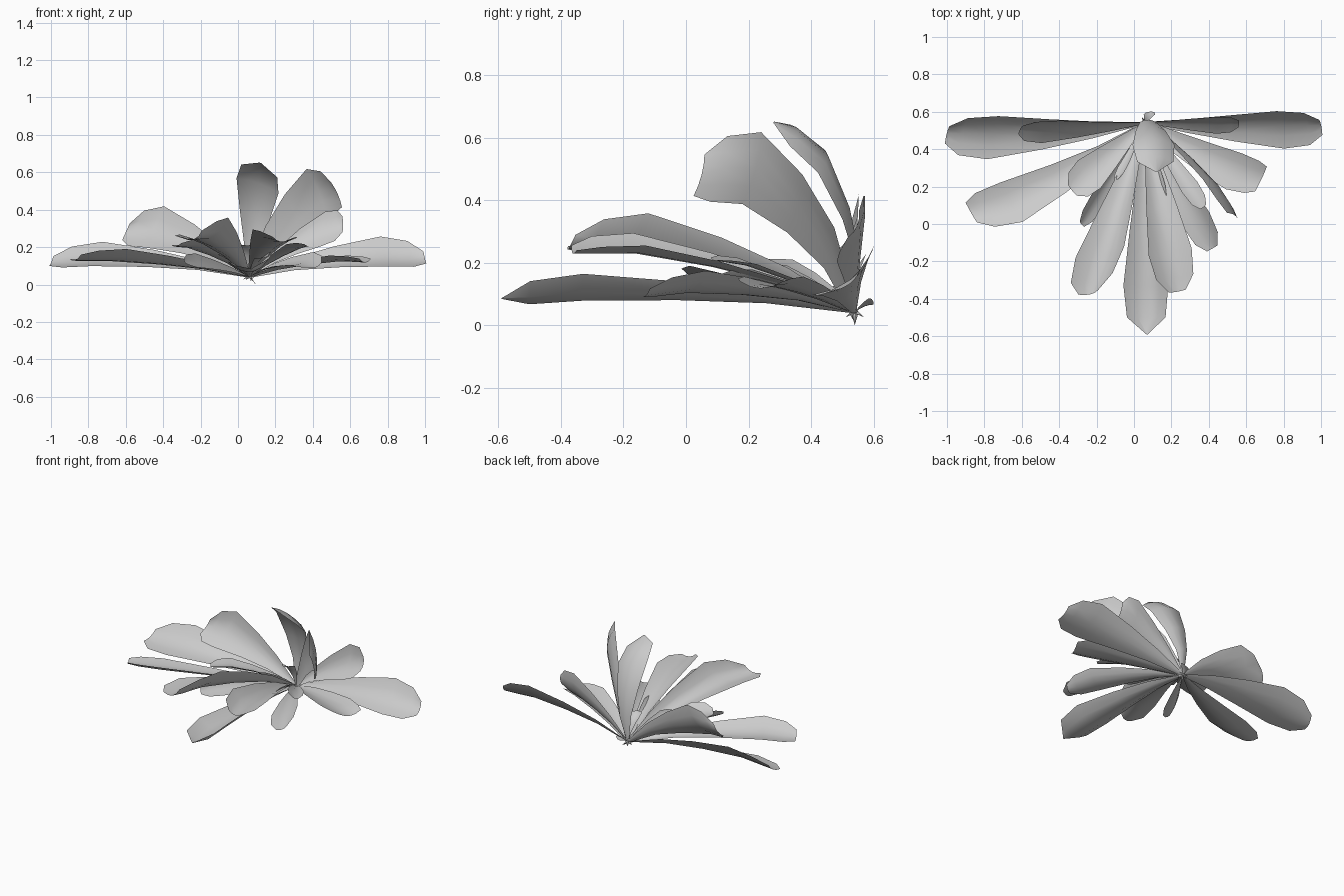
import bpy
import math
from mathutils import Vector

cube = bpy.data.objects.get("Cube")
if cube:
    bpy.data.objects.remove(cube, do_unlink=True)

# Single plain grey for the whole plant
grey = bpy.data.materials.new("leaf_grey")
grey.use_nodes = True
grey.diffuse_color = (0.6, 0.6, 0.6, 1)
grey.node_tree.nodes["Principled BSDF"].inputs["Base Color"].default_value = grey.diffuse_color

CROWN = Vector((0.06, 0.54, 0.04))
# Position along the leaf and share of the full half width there
OUTLINE = [(0, 0.06), (0.25, 0.38), (0.5, 0.7), (0.77, 1), (0.92, 0.86)]
ACROSS = (-1, -0.5, 0, 0.5, 1)


def add_mesh(name, verts, faces):
    mesh = bpy.data.meshes.new(name)
    mesh.from_pydata(verts, [], faces)
    mesh.materials.append(grey)
    mesh.polygons.foreach_set("use_smooth", [True] * len(mesh.polygons))
    obj = bpy.data.objects.new(name, mesh)
    bpy.context.collection.objects.link(obj)
    return obj


def leaf(name, tip, side, lift=0.06, push=0.0, cup=0.3, blunt=0.4, taper=1.0):
    """Cupped blade from the crown to tip; side is the half width vector,
    lift and push bow its middle up and back, a low taper fills out the base."""
    tip, side = Vector(tip), Vector(side)
    bow = Vector((0, push, lift))
    normal = side.cross(tip - CROWN).normalized()
    if normal.dot(Vector((0, -0.5, 1))) < 0:
        normal.negate()
    verts, faces = [], []
    for t, share in OUTLINE + [(1, blunt)]:
        width = share ** taper
        centre = CROWN.lerp(tip, t) + bow * (4 * t * (1 - t))
        # keep the bow high until close to the tip
        centre += bow * (max(0, t - 0.5) * (1 - t) * 4)
        for u in ACROSS:
            dip = normal * (cup * side.length * width * (u * u - 0.6))
            verts.append(centre + side * (u * width) + dip)
    n = len(ACROSS)
    for row in range(len(OUTLINE)):
        for col in range(n - 1):
            a = row * n + col
            faces.append((a, a + 1, a + n + 1, a + n))
    return add_mesh(name, verts, faces)


# Long leaves spreading sideways
leaf("right_long_leaf", (-1, 0.48, 0.12), (0.03, 0.115, 0.065), lift=0.05, push=-0.025)
leaf("left_long_leaf", (1, 0.52, 0.14), (-0.02, 0.1, 0.08), lift=0.05, push=-0.012)
leaf("right_front_leaf", (-0.87, 0.06, 0.14), (-0.06, 0.105, -0.025),
     lift=0.035, push=-0.06, blunt=0.5)
leaf("left_front_leaf", (0.68, 0.24, 0.13), (0.045, 0.095, 0),
     lift=0.035, push=-0.03, blunt=0.6, taper=0.7)

# Steep leaves behind
leaf("right_back_leaf", (-0.6, 0.51, 0.28), (0.05, 0.06, 0.11), lift=0.08, push=-0.01)
leaf("left_back_leaf", (0.56, 0.54, 0.32), (0, 0.045, 0.105), lift=0.05)
leaf("left_upright_leaf", (0.53, 0.045, 0.48), (-0.05, 0.03, 0.115),
     lift=0.13, push=0.06, cup=0.15, blunt=0.4, taper=0.6)
leaf("centre_upright_leaf", (0.12, 0.28, 0.65), (0.112, 0, -0.04),
     lift=0.025, push=0.1, blunt=0.05)

# Leaves reaching forward
leaf("front_long_leaf", (0.07, -0.59, 0.085), (0.12, 0, 0.02), lift=0.045, cup=0.55, blunt=0.03)
leaf("front_left_leaf", (0.23, -0.36, 0.24), (0.115, 0.02, -0.02), lift=0.065, cup=0.4)
leaf("front_right_leaf", (-0.24, -0.37, 0.26), (0.13, 0.03, 0.045), lift=0.08, cup=0.55)
leaf("front_left_low_leaf", (0.42, -0.13, 0.1), (0.07, 0.04, 0.035), lift=0.045)
leaf("front_right_low_leaf", (-0.28, 0, 0.12), (-0.03, 0.035, 0.04), lift=0.02)
leaf("right_middle_leaf", (-0.33, 0.18, 0.21), (0.06, -0.075, 0.015), lift=0.045)

# Short young leaves around the crown
leaf("young_back_leaf", (0.09, 0.6, 0.07), (0.03, 0, 0.01), lift=0.01)
leaf("young_upright_leaf", (0.05, 0.43, 0.21), (0.035, 0.01, 0), lift=0.03, push=0.02)
leaf("young_right_leaf", (-0.09, 0.24, 0.17), (0.03, 0.01, 0.02), lift=0.03)
leaf("young_front_leaf", (0.15, 0.1, 0.15), (0.04, 0.01, 0.02), lift=0.03)
leaf("young_left_leaf", (0.37, 0.09, 0.21), (0.04, 0.03, -0.01), lift=0.03)

# Short pointed root stubs under the crown
for i in range(6):
    angle = i * math.tau / 6
    out = Vector((math.cos(angle), math.sin(angle), 0))
    across = Vector((-out.y, out.x, 0)) * 0.012
    drop = Vector((0, 0, -0.04 if i == 0 else -0.015))
    top = CROWN + Vector((0, 0, 0.015))
    add_mesh(f"root_stub_{i + 1}",
             [CROWN + across, CROWN - across, top, CROWN + out * 0.035 + drop],
             [(0, 1, 3), (1, 2, 3), (2, 0, 3), (0, 2, 1)])
